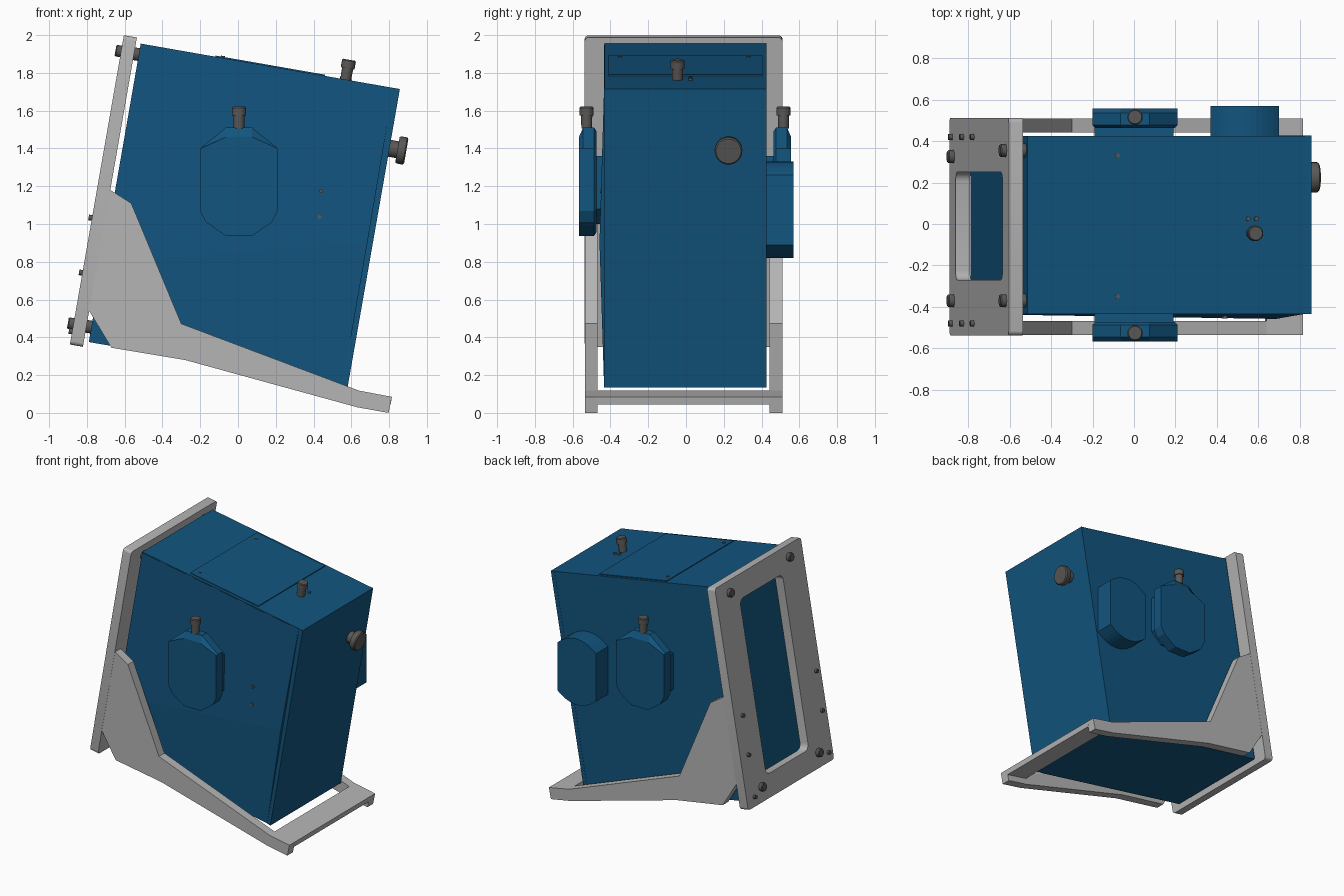
import bpy, bmesh, math
from mathutils import Vector

if "Cube" in bpy.data.objects:
    bpy.data.objects.remove(bpy.data.objects["Cube"])

YC = -0.005          # mid plane of the case
FC = -0.013          # mid plane of the frame
T = math.radians(9.9)
U = Vector((math.cos(T), 0, -math.sin(T)))   # along the tilted top
N = Vector((math.sin(T), 0, math.cos(T)))    # up the tilted case


def material(name, col):
    m = bpy.data.materials.new(name)
    m.diffuse_color = (*col, 1)
    m.use_nodes = True
    m.node_tree.nodes["Principled BSDF"].inputs["Base Color"].default_value = m.diffuse_color
    return m


BLUE = material("blue_paint", (0.006, 0.09, 0.21))
GREY = material("light_grey_metal", (0.46, 0.46, 0.46))
DARK = material("dark_grey_metal", (0.1, 0.097, 0.092))


def finish(name, bm, mat, smooth=False):
    bmesh.ops.recalc_face_normals(bm, faces=bm.faces)
    me = bpy.data.meshes.new(name)
    bm.to_mesh(me)
    bm.free()
    me.materials.append(mat)
    ob = bpy.data.objects.new(name, me)
    bpy.context.collection.objects.link(ob)
    if smooth:
        bpy.context.view_layer.objects.active = ob
        ob.select_set(True)
        bpy.ops.object.shade_smooth_by_angle(angle=math.radians(35))
        ob.select_set(False)
    return ob


def loft(name, rings, mat, smooth=False, closed=False):
    """Join equal rings of points; cap the ends, or close the loop of rings."""
    bm = bmesh.new()
    vs = [[bm.verts.new(p) for p in r] for r in rings]
    n = len(rings[0])
    pairs = list(zip(vs, vs[1:])) + ([(vs[-1], vs[0])] if closed else [])
    for a, b in pairs:
        for i in range(n):
            j = (i + 1) % n
            bm.faces.new((a[i], a[j], b[j], b[i]))
    if not closed:
        bm.faces.new(vs[0])
        bm.faces.new(vs[-1])
    return finish(name, bm, mat, smooth)


def prism(name, pts, y0, y1, mat):
    return loft(name, [[(x, y, z) for x, z in pts] for y in (y0, y1)], mat)


def turned(name, base, axis, profile, mat=DARK, seg=24):
    """Round part: profile is (distance along axis, radius)."""
    base, axis = Vector(base), Vector(axis).normalized()
    a = axis.orthogonal().normalized()
    b = axis.cross(a)
    rings = [[base + axis * d + (a * math.cos(t) + b * math.sin(t)) * r
              for t in (2 * math.pi * i / seg for i in range(seg))]
             for d, r in profile]
    return loft(name, rings, mat, True)


def top_z(x):
    return 1.955 - 0.175 * (x + 0.515)


# Tilted case and its end cover
prism("case", [(-0.515, 1.955), (0.825, 1.72), (0.55, 0.145), (-0.79, 0.375)], -0.432, 0.425, BLUE)
prism("end_cover", [(0.825, 1.72), (0.857, 1.715), (0.58, 0.135), (0.55, 0.145)], -0.434, 0.426, BLUE)

# Slightly bulging front side panels, meeting in a ridge
ridge = [(-0.716, -0.436, 0.80), (0.685, -0.458, 0.902)]
for name, far in (("upper_side_panel", [(0.822, -0.434, 1.715), (-0.515, -0.434, 1.95)]),
                  ("lower_side_panel", [(0.555, -0.434, 0.15), (-0.788, -0.434, 0.378)])):
    outer = ridge + far
    loft(name, [outer, [(x, -0.43, z) for x, y, z in outer]], BLUE)

# Lid plate on top with its screws
prism("top_lid", [(x, top_z(x) + h) for x, h in ((-0.12, -0.01), (-0.12, 0.006), (0.46, 0.006), (0.46, -0.01))],
      -0.41, 0.405, BLUE)
for x, y in ((-0.08, 0.33), (-0.08, -0.35), (0.55, 0.025), (0.59, 0.025)):
    turned("top_screw", (x, y, top_z(x)), N, [(-0.01, 0.011), (0.011, 0.011)], seg=12)
for x, z in ((0.44, 1.175), (0.432, 1.037)):
    turned("side_screw", (x, -0.43, z), (0, -1, 0), [(0, 0.011), (0.026, 0.011)], seg=12)

# Octagonal pods with necks and caps, on both sides
pod = [(-0.2, 1.40), (-0.065, 1.51), (0.075, 1.51), (0.21, 1.40), (0.21, 1.07),
       (0.18, 1.01), (0.075, 0.937), (-0.065, 0.937), (-0.17, 1.01), (-0.2, 1.07)]
CAP = [(-0.01, 0.028), (0.06, 0.03), (0.06, 0.037), (0.1, 0.037), (0.106, 0.032)]
for s, side in ((-1, "front"), (1, "back")):
    rings = []
    for d, k, top in ((0.468, 0.93, 1.49), (0.482, 1, 1.51), (0.54, 1, 1.51), (0.562, 1, 1.46)):
        rings.append([(0.005 + (x - 0.005) * k, YC + s * d, min(1.22 + (z - 1.22) * k, top)) for x, z in pod])
    loft(side + "_pod", rings, BLUE)
    prism(side + "_pod_neck", [(-0.19, 1.36), (0.19, 1.36), (0.19, 1.08), (0.1, 1.0), (-0.1, 1.0), (-0.19, 1.08)],
          YC + s * 0.42, YC + s * 0.475, BLUE)
    turned(side + "_pod_cap", (0.005, YC + s * 0.521, 1.515), (0, 0, 1), CAP)

# Box with arched ends on the back side
arch = [(0.535 + 0.165 * t, 1.26 + 0.07 * (1 - t * t)) for t in [i / 6 - 1 for i in range(13)]]
prism("back_box", arch + [(x, 2.15 - z) for x, z in reversed(arch)], 0.42, 0.57, BLUE)

# Top cap and end knob
turned("top_cap", (0.57, -0.045, top_z(0.57)), N, CAP)
turned("end_knob", (0.795, 0.225, 1.402), U,
       [(0, 0.045), (0.05, 0.045), (0.05, 0.068), (0.058, 0.073), (0.09, 0.073), (0.097, 0.066)], seg=32)

# Tilted back plate with a rounded window
ORIGIN = Vector((-0.89, 0, 0.362))


def on_plate(w, y, v):
    return ORIGIN + U * w + N * v + Vector((0, y, 0))


def rounded(y0, y1, v0, v1, r, w):
    pts = []
    for k, (cy, cv) in enumerate(((y1 - r, v1 - r), (y0 + r, v1 - r), (y0 + r, v0 + r), (y1 - r, v0 + r))):
        for i in range(5):
            t = math.pi / 2 * (k + i / 4)
            pts.append(on_plate(w, cy + r * math.cos(t), cv + r * math.sin(t)))
    return pts


outer, window = (-0.537, 0.511, 0, 1.662, 0.022), (-0.27, 0.25, 0.17, 1.485, 0.045)
loft("back_plate", [rounded(*outer, 0), rounded(*outer, 0.07), rounded(*window, 0.07), rounded(*window, 0)],
     GREY, True, closed=True)

# Plate bolts
for y, v in ((0.325, 0.11), (-0.37, 0.11), (0.355, 1.575), (-0.37, 1.575)):
    turned("plate_bolt", on_plate(-0.03, y, v), U, [(0, 0.026), (0.006, 0.031), (0.04, 0.031)])
    turned("plate_spacer", on_plate(0.06, y, v), U, [(0, 0.034), (0.05, 0.034)])
for y in (0.42, -0.48):
    for v in (0.07, 0.385, 0.68):
        turned("plate_small_bolt", on_plate(-0.018, y, v), U, [(0, 0.015), (0.03, 0.015)], seg=16)

# Side brackets and the front cross bar
bracket = [(-0.672, 1.178), (-0.565, 1.11), (-0.30, 0.472), (0.64, 0.118), (0.815, 0.085), (0.797, 0.0),
           (0.63, 0.03), (-0.28, 0.28), (-0.67, 0.345), (-0.785, 0.535), (-0.80, 0.53), (-0.69, 1.178)]
for s, side in ((-1, "front"), (1, "back")):
    prism(side + "_bracket", bracket, FC + s * 0.455, FC + s * 0.523, GREY)
prism("cross_bar", [(0.64, 0.118), (0.815, 0.085), (0.808, 0.045), (0.632, 0.078)], FC - 0.46, FC + 0.46, GREY)
